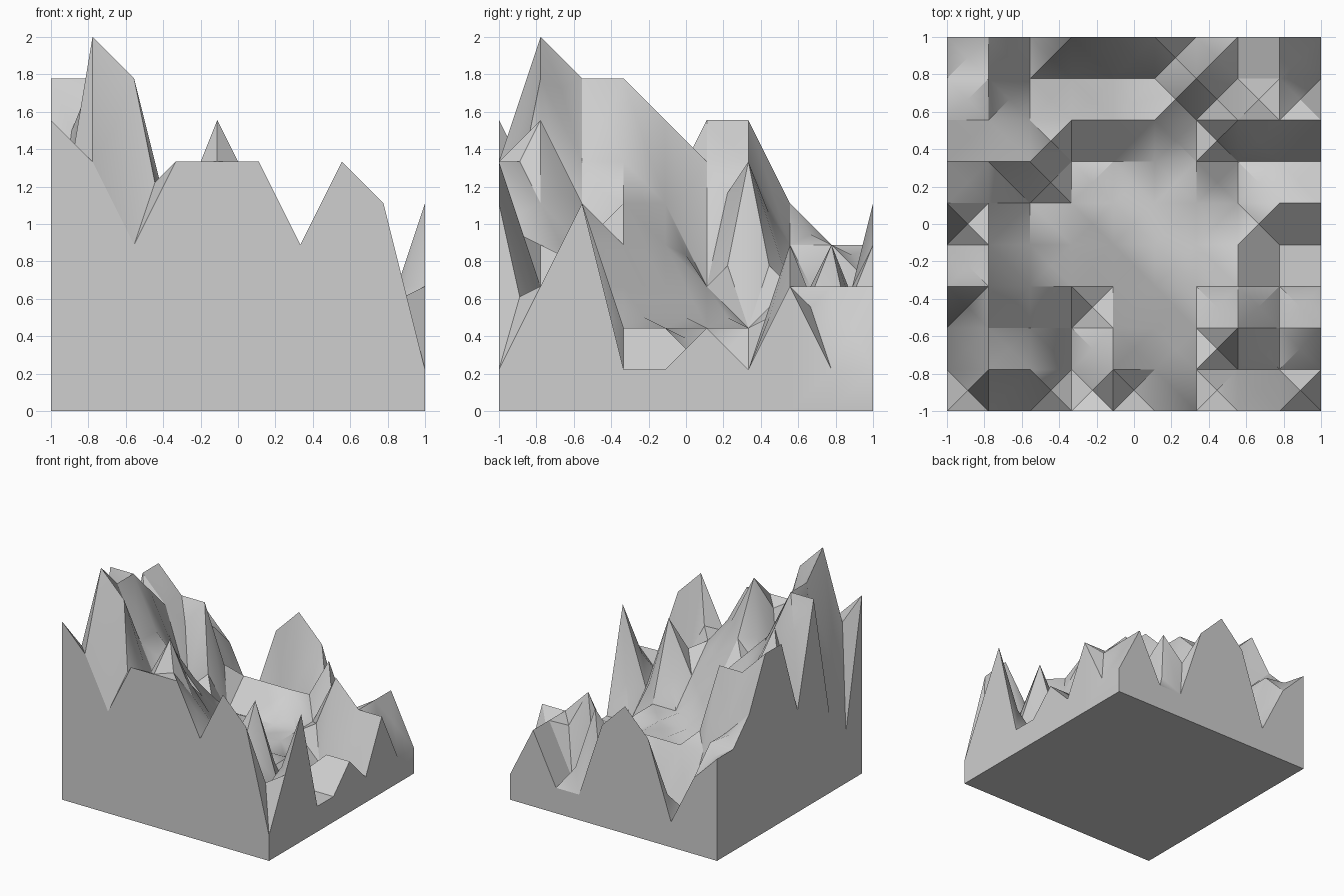
import bpy
import bmesh
import math

default_cube = bpy.data.objects.get("Cube")
if default_cube:
    bpy.data.objects.remove(default_cube, do_unlink=True)

# Height levels at the grid corners: rows run front to back, digits run from -x to +x
LEVELS = [
    "7646664651",
    "2984754323",
    "3864543525",
    "8865432211",
    "4754322211",
    "7633222122",
    "7662222111",
    "5433332433",
    "4411124131",
    "4314541131",
]
COUNT = len(LEVELS)
LAST = COUNT - 1
STEP = 2 / LAST


def level(column, row):
    return int(LEVELS[row][column])


def place(bm, column, row, height):
    return bm.verts.new((column * STEP - 1, row * STEP - 1, height * STEP))


# Single stone colour
stone = bpy.data.materials.new("light_grey_stone")
stone.use_nodes = True
grey = (0.62, 0.62, 0.62, 1)
stone.diffuse_color = grey
stone.node_tree.nodes["Principled BSDF"].inputs["Base Color"].default_value = grey

bm = bmesh.new()

# Terrain surface: every cell is a four-sided fan around its averaged middle point
corners = {}
for row in range(COUNT):
    for column in range(COUNT):
        corners[column, row] = place(bm, column, row, level(column, row))

for row in range(LAST):
    for column in range(LAST):
        keys = [(column, row), (column + 1, row),
                (column + 1, row + 1), (column, row + 1)]
        average = sum(level(*key) for key in keys) / len(keys)
        middle = place(bm, column + 0.5, row + 0.5, average)
        for start, end in zip(keys, keys[1:] + keys[:1]):
            bm.faces.new((corners[start], corners[end], middle))

# Walls: walk round the border counter-clockwise and drop each edge to the ground
border = [(n, 0) for n in range(LAST)]
border += [(LAST, n) for n in range(LAST)]
border += [(LAST - n, LAST) for n in range(LAST)]
border += [(0, LAST - n) for n in range(LAST)]
feet = {key: place(bm, *key, 0) for key in border}
for start, end in zip(border, border[1:] + border[:1]):
    bm.faces.new((feet[start], feet[end], corners[end], corners[start]))

# Flat underside
bm.faces.new([feet[key] for key in reversed(border)])
bmesh.ops.recalc_face_normals(bm, faces=bm.faces)

mesh = bpy.data.meshes.new("mountain_terrain")
bm.to_mesh(mesh)
bm.free()
mesh.materials.append(stone)
terrain = bpy.data.objects.new("mountain_terrain", mesh)
bpy.context.collection.objects.link(terrain)

# Soften gentle slopes while keeping ridges crisp
bpy.ops.object.select_all(action="DESELECT")
terrain.select_set(True)
bpy.context.view_layer.objects.active = terrain
bpy.ops.object.shade_smooth_by_angle(angle=math.radians(30))
